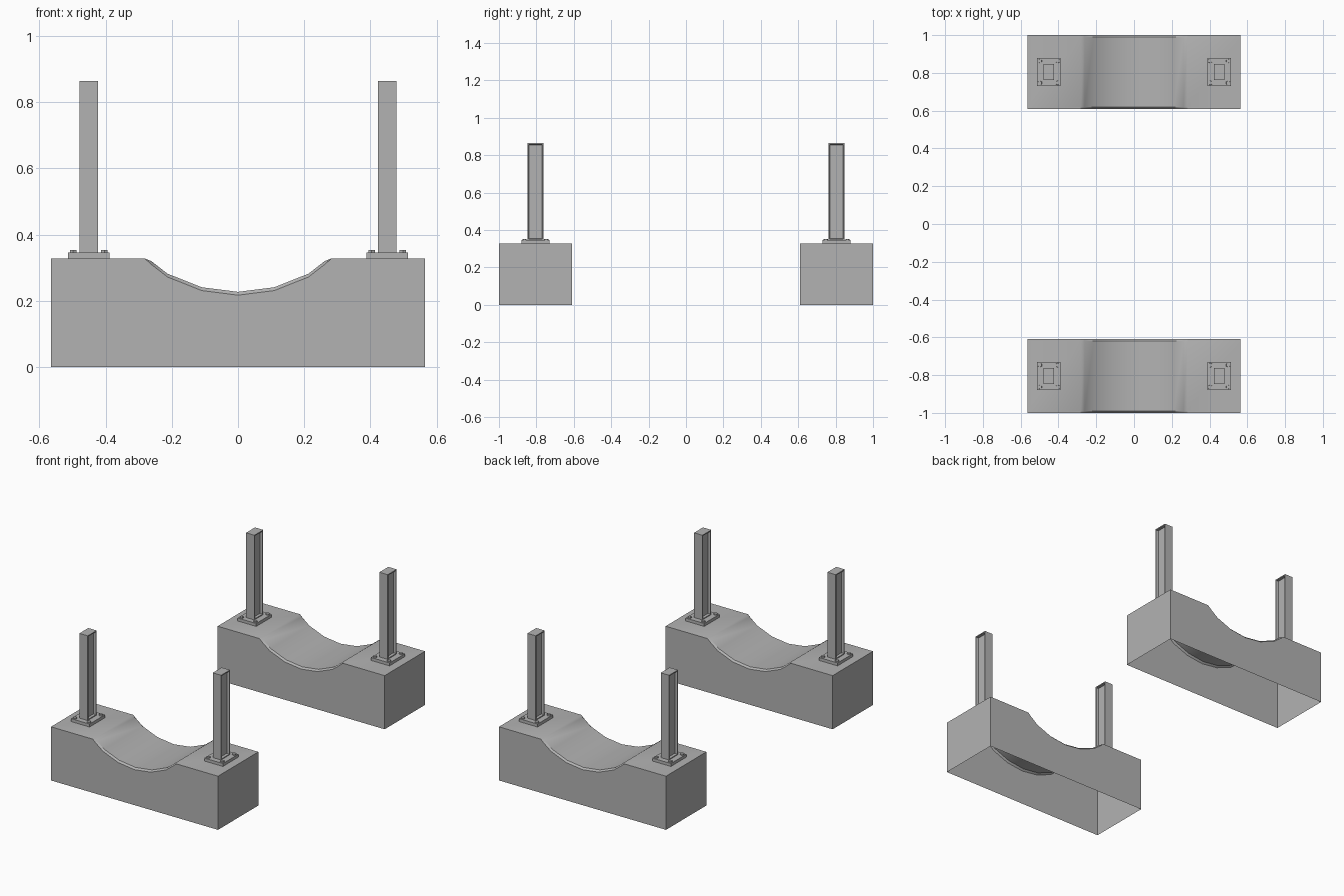
import bpy, bmesh, math

cube = bpy.data.objects.get("Cube")
if cube:
    bpy.data.objects.remove(cube)

grey = bpy.data.materials.new("concrete_grey")
grey.use_nodes = True
colour = (0.45, 0.45, 0.45, 1)
grey.diffuse_color = colour
grey.node_tree.nodes["Principled BSDF"].inputs["Base Color"].default_value = colour

BLOCK_X, BLOCK_TOP = 0.565, 0.328
BLOCK_Y = (0.61, 1.0)
POST_X, POST_Y = 0.451, 0.805


def finish(bm, name, smooth=False):
    """Turn a bmesh into a named grey object."""
    mesh = bpy.data.meshes.new(name)
    bm.to_mesh(mesh)
    bm.free()
    mesh.materials.append(grey)
    obj = bpy.data.objects.new(name, mesh)
    bpy.context.collection.objects.link(obj)
    if smooth:
        bpy.ops.object.select_all(action="DESELECT")
        obj.select_set(True)
        bpy.context.view_layer.objects.active = obj
        bpy.ops.object.shade_smooth_by_angle(angle=math.radians(30))
    return obj


def add_box(bm, low, high):
    verts = bmesh.ops.create_cube(bm, size=1)["verts"]
    for v in verts:
        v.co = [l if c < 0 else h for c, l, h in zip(v.co, low, high)]
    return list({f for v in verts for f in v.link_faces})


def saddle_profile(drop):
    """Outline from one foot, over the hollow, to the other foot."""
    half = [(0, 0.227), (0.11, 0.241), (0.213, 0.282), (0.262, 0.32)]
    right = [(x, z - drop) for x, z in half]
    right += [(0.282, BLOCK_TOP), (BLOCK_X, BLOCK_TOP), (BLOCK_X, 0)]
    return [(-x, z) for x, z in reversed(right[1:])] + right


def make_block(name, y0, y1):
    # Hollow block, open underneath, with chamfered rims on the hollow
    bm = bmesh.new()
    chamfer = 0.01
    sections = [(y0, chamfer), (y0 + chamfer, 0), (y1 - chamfer, 0), (y1, chamfer)]
    rows = [[bm.verts.new((x, y, z)) for x, z in saddle_profile(drop)]
            for y, drop in sections]
    for a, b in zip(rows, rows[1:]):
        for i in range(len(a) - 1):
            bm.faces.new((a[i], a[i + 1], b[i + 1], b[i]))
    bm.faces.new(reversed(rows[0]))
    bm.faces.new(rows[-1])
    bm.normal_update()
    # Make every face point away from the inside of the block
    for f in bm.faces:
        c = f.calc_center_median()
        away = (c.x * 0.1, c.y - (y0 + y1) / 2, c.z - 0.1)
        if f.normal.dot(away) < 0:
            f.normal_flip()
    finish(bm, name, smooth=True)


def make_post(name, x, y):
    # Upright with a framed recess on both outer sides
    bm = bmesh.new()
    faces = add_box(bm, (x - 0.028, y - 0.043, 0.345), (x + 0.028, y + 0.043, 0.864))
    bm.normal_update()
    sides = [f for f in faces if abs(f.normal.x) > 0.9]
    bmesh.ops.inset_individual(bm, faces=sides, thickness=0.009)
    bmesh.ops.inset_individual(bm, faces=sides, thickness=0.003, depth=-0.015)
    finish(bm, name)


def make_base(name, x, y):
    # Flat foot plate
    bm = bmesh.new()
    add_box(bm, (x - 0.063, y - 0.075, BLOCK_TOP), (x + 0.063, y + 0.075, 0.346))
    finish(bm, name + "_plate")
    # Hexagonal bolts at the plate corners
    bm = bmesh.new()
    for sx in (-1, 1):
        for sy in (-1, 1):
            made = bmesh.ops.create_cone(bm, cap_ends=True, segments=6,
                                         radius1=0.012, radius2=0.011, depth=0.01)
            bmesh.ops.translate(bm, verts=made["verts"],
                                vec=(x + sx * 0.047, y + sy * 0.058, 0.348))
    finish(bm, name + "_bolts")


for end, sy in (("front", -1), ("back", 1)):
    y0, y1 = sorted(sy * y for y in BLOCK_Y)
    make_block(end + "_saddle_block", y0, y1)
    for side, sx in (("left", 1), ("right", -1)):
        make_post(f"{end}_{side}_post", sx * POST_X, sy * POST_Y)
        make_base(f"{end}_{side}_base", sx * POST_X, sy * POST_Y)
